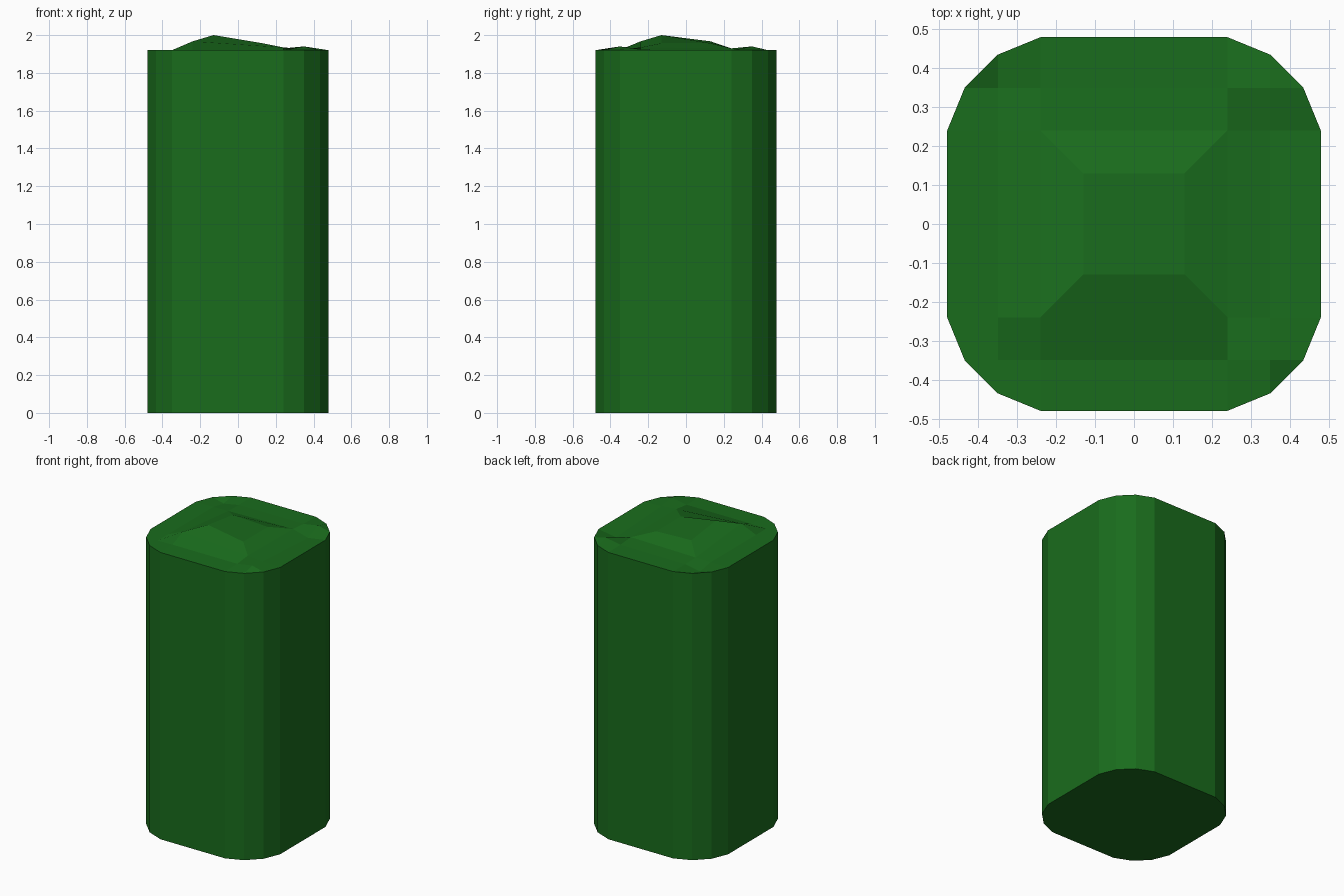
import bpy, bmesh

if "Cube" in bpy.data.objects:
    bpy.data.objects.remove(bpy.data.objects["Cube"])

TOP = 1.92
mat = bpy.data.materials.new("leaf_green")
mat.diffuse_color = (0.01, 0.15, 0.012, 1)
mat.use_nodes = True
mat.node_tree.nodes["Principled BSDF"].inputs["Base Color"].default_value = mat.diffuse_color

bm = bmesh.new()

# Rounded-square outline, one corner mirrored around four quadrants
corner = [(0.48, 0.24), (0.435, 0.35), (0.35, 0.435), (0.24, 0.48)]
outline = []
for sx, sy, flip in ((1, 1, 1), (-1, 1, -1), (-1, -1, 1), (1, -1, -1)):
    outline += [(sx * x, sy * y) for x, y in corner[::flip]]
low = [bm.verts.new((x, y, 0)) for x, y in outline]
rim = [bm.verts.new((x, y, TOP)) for x, y in outline]
bm.faces.new(low[::-1])
for i in range(16):
    j = (i + 1) % 16
    bm.faces.new((low[i], low[j], rim[j], rim[i]))

# Uneven top: 4 x 4 grid heights (rows from front to back)
steps = [-0.35, -0.24, 0.24, 0.35]
heights = [[1.92, 1.922, 1.922, 1.94],
           [1.92, 1.967, 1.935, 1.925],
           [1.92, 1.922, 1.93, 1.90],
           [1.90, 1.92, 1.922, 1.94]]
g = [[bm.verts.new((x, y, heights[r][c])) for c, x in enumerate(steps)]
     for r, y in enumerate(steps)]
for r in range(3):
    for c in range(3):
        if (r, c) != (1, 1):
            bm.faces.new((g[r][c], g[r][c + 1], g[r + 1][c + 1], g[r + 1][c]))

# Raised centre plateau
inner = [bm.verts.new(p) for p in ((-0.13, -0.13, 2.0), (0.13, -0.13, 1.957),
                                   (0.13, 0.13, 1.957), (-0.13, 0.13, 1.967))]
mid = [g[1][1], g[1][2], g[2][2], g[2][1]]
bm.faces.new(inner)
for i in range(4):
    j = (i + 1) % 4
    bm.faces.new((mid[i], mid[j], inner[j], inner[i]))

# Border between the rim and the grid, walking round from the right side
loop = [g[2][3], g[3][3], g[3][2], g[3][1], g[3][0], g[2][0],
        g[1][0], g[0][0], g[0][1], g[0][2], g[0][3], g[1][3]]
for q in range(4):
    a, k, b, n = (loop[(3 * q + i) % 12] for i in range(4))
    r = [rim[(4 * q + i) % 16] for i in range(5)]
    bm.faces.new((r[0], r[1], k, a))
    bm.faces.new((r[1], r[2], k))
    bm.faces.new((r[2], r[3], b, k))
    bm.faces.new((r[3], r[4], n, b))

bmesh.ops.recalc_face_normals(bm, faces=bm.faces)
mesh = bpy.data.meshes.new("hedge_block")
bm.to_mesh(mesh)
bm.free()
mesh.materials.append(mat)
obj = bpy.data.objects.new("hedge_block", mesh)
bpy.context.collection.objects.link(obj)
